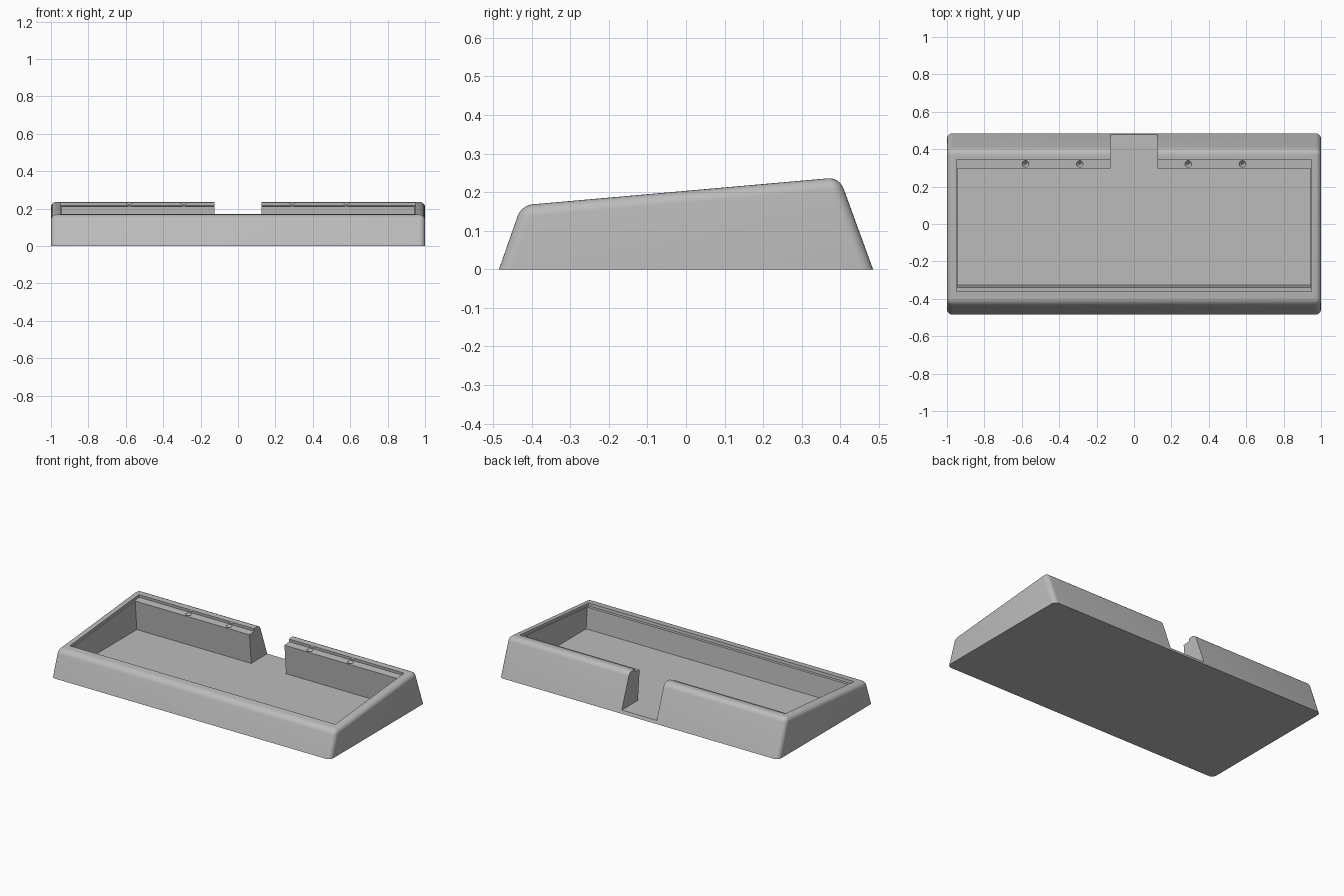
import bpy, bmesh, math
from mathutils import Matrix

cube = bpy.data.objects.get("Cube")
if cube:
    bpy.data.objects.remove(cube, do_unlink=True)

grey = bpy.data.materials.new("light_grey_plastic")
grey.use_nodes = True
colour = (0.5, 0.5, 0.5, 1)
grey.diffuse_color = colour
grey.node_tree.nodes["Principled BSDF"].inputs["Base Color"].default_value = colour

SLOPE = 0.088          # rise of the top face from front to back
FLOOR = 0.02           # thickness of the bottom plate


def top_z(y):
    return 0.2035 + SLOPE * y


def make_object(name, bm):
    bmesh.ops.recalc_face_normals(bm, faces=bm.faces)
    mesh = bpy.data.meshes.new(name)
    bm.to_mesh(mesh)
    bm.free()
    mesh.materials.append(grey)
    ob = bpy.data.objects.new(name, mesh)
    bpy.context.collection.objects.link(ob)
    return ob


def extruded(profile, half_width):
    """Side profile (y, z) drawn out across x."""
    bm = bmesh.new()
    face = bm.faces.new([bm.verts.new((-half_width, y, z)) for y, z in profile])
    out = bmesh.ops.extrude_face_region(bm, geom=[face])
    verts = [v for v in out["geom"] if isinstance(v, bmesh.types.BMVert)]
    bmesh.ops.translate(bm, verts=verts, vec=(2 * half_width, 0, 0))
    return bm


def pocket(front, back, bottom_front, bottom_back):
    """Pocket profile with walls square to the sloping top face."""
    points = []
    for y, z in ((front, bottom_front), (back, bottom_back)):
        points.append((y + SLOPE * (top_z(y) - z), z))
    for y in (back, front):
        points.append((y - SLOPE * 0.1, top_z(y) + 0.1))
    return points


# Wedge body with rounded edges everywhere but underneath
bm = extruded([(-0.485, 0), (0.485, 0), (0.398, top_z(0.398)), (-0.427, top_z(-0.427))], 1)
rounded = [e for e in bm.edges if max(v.co.z for v in e.verts) > 0.01]
bmesh.ops.bevel(bm, geom=rounded, offset=0.03, segments=6, profile=0.5, affect='EDGES')
body = make_object("case_body", bm)

# Main cavity, shallow plate recess and cable notch
depth = 0.018
cutters = [
    make_object("cavity_cutter", extruded(pocket(-0.34, 0.295, FLOOR, FLOOR), 0.944)),
    make_object("recess_cutter", extruded(
        pocket(-0.362, 0.343, top_z(-0.362) - depth, top_z(0.343) - depth), 0.95)),
    make_object("notch_cutter", extruded(
        [(0.25, FLOOR), (0.6, FLOOR), (0.6, 0.4), (0.25, 0.4)], 0.125)),
]

# Conical screw holes in the rear ledge
for x in (-0.58, -0.29, 0.29, 0.58):
    bm = bmesh.new()
    z = top_z(0.32) - depth
    bmesh.ops.create_cone(bm, cap_ends=True, segments=20, radius1=0.004, radius2=0.032,
                          depth=0.04, matrix=Matrix.Translation((x, 0.32, z)))
    cutters.append(make_object("screw_hole_cutter", bm))

bpy.context.view_layer.objects.active = body
body.select_set(True)
for cutter in cutters:
    cutter.hide_render = True
    mod = body.modifiers.new("cut", 'BOOLEAN')
    mod.operation = 'DIFFERENCE'
    mod.solver = 'EXACT'
    mod.object = cutter
    bpy.ops.object.modifier_apply(modifier=mod.name)
    bpy.data.objects.remove(cutter, do_unlink=True)

bpy.ops.object.select_all(action='DESELECT')
body.select_set(True)
bpy.ops.object.shade_smooth_by_angle(angle=math.radians(30))
